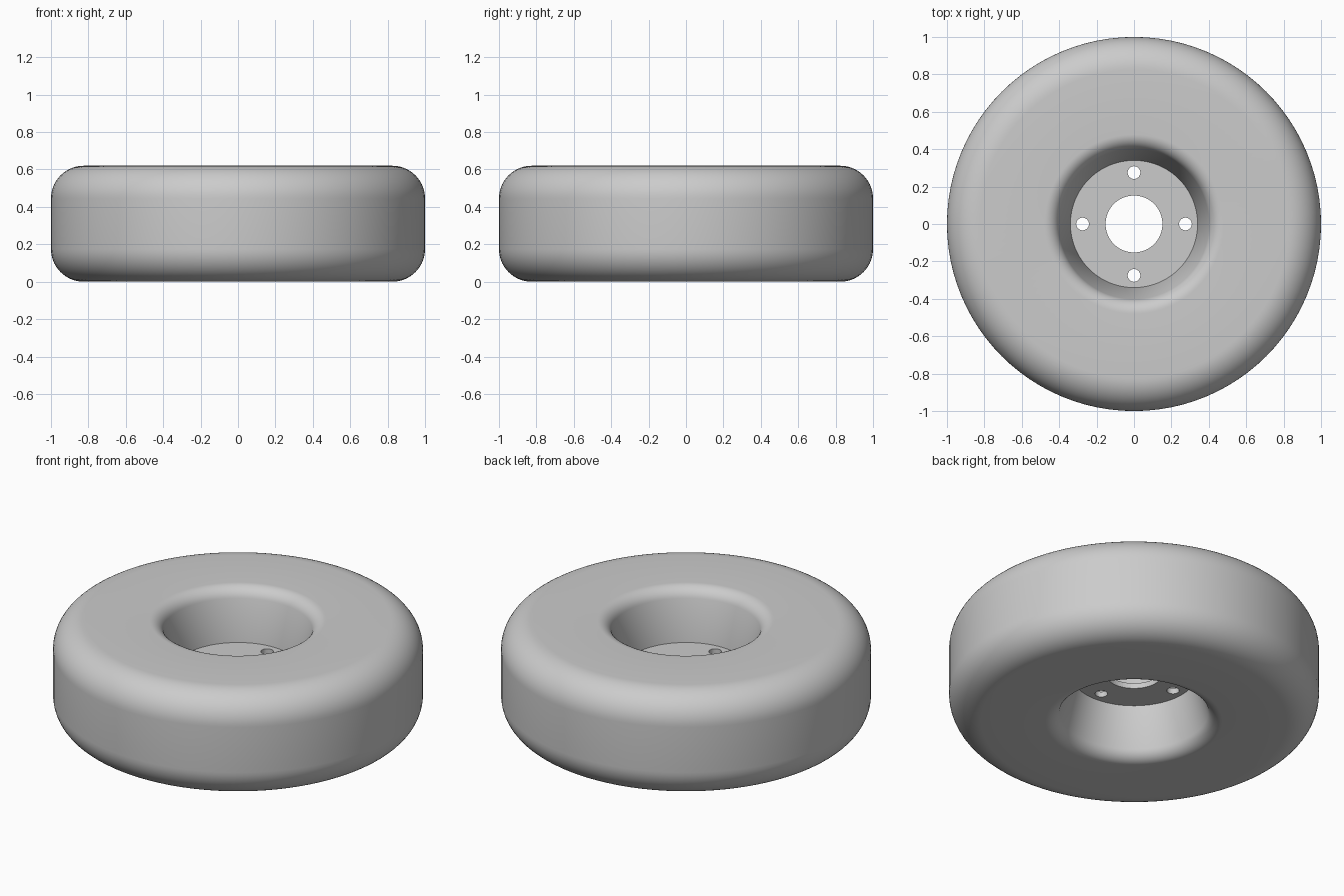
import bpy, bmesh, math
from mathutils import Matrix, Vector

HEIGHT, MID = 0.62, 0.31
PLATE_R, PLATE_T = 0.34, 0.032
SEGMENTS = 96

cube = bpy.data.objects.get("Cube")
if cube:
    bpy.data.objects.remove(cube, do_unlink=True)

grey = bpy.data.materials.new("plain grey")
grey.use_nodes = True
colour = (0.6, 0.6, 0.6, 1)
grey.diffuse_color = colour
grey.node_tree.nodes["Principled BSDF"].inputs["Base Color"].default_value = colour


def make_object(name, bm):
    mesh = bpy.data.meshes.new(name)
    bmesh.ops.recalc_face_normals(bm, faces=bm.faces)
    bm.to_mesh(mesh)
    bm.free()
    obj = bpy.data.objects.new(name, mesh)
    bpy.context.collection.objects.link(obj)
    mesh.materials.append(grey)
    return obj


def smooth(obj):
    bpy.ops.object.select_all(action="DESELECT")
    obj.select_set(True)
    bpy.context.view_layer.objects.active = obj
    bpy.ops.object.shade_smooth_by_angle(angle=math.radians(35))


def arc(cx, cz, radius, start, end, steps):
    angles = [math.radians(start + (end - start) * i / steps) for i in range(steps + 1)]
    return [(cx + radius * math.cos(a), cz + radius * math.sin(a)) for a in angles]


def cylinder(bm, radius, depth, x, y, segments):
    bmesh.ops.create_cone(bm, cap_ends=True, segments=segments, radius1=radius,
                          radius2=radius, depth=depth,
                          matrix=Matrix.Translation((x, y, MID)))


# Wheel body: the upper half of the section is mirrored, then spun into a ring
outer, inner = 0.175, 0.08
upper = [(PLATE_R, MID + PLATE_T / 2)]
upper += arc(0.479, HEIGHT - inner, inner, 165, 90, 10)
upper += arc(1 - outer, HEIGHT - outer, outer, 90, 0, 14)
section = upper + [(r, HEIGHT - z) for r, z in reversed(upper)]
bm = bmesh.new()
verts = [bm.verts.new((r, 0, z)) for r, z in section]
edges = [bm.edges.new((v, verts[i - 1])) for i, v in enumerate(verts)]
bmesh.ops.spin(bm, geom=verts + edges, cent=(0, 0, 0), axis=(0, 0, 1),
               angle=math.tau, steps=SEGMENTS, use_merge=True)
bmesh.ops.remove_doubles(bm, verts=bm.verts, dist=0.0001)
body = make_object("wheel_body", bm)
smooth(body)

# Thin mounting plate in the middle of the bore
bm = bmesh.new()
cylinder(bm, PLATE_R + 0.001, PLATE_T, 0, 0, SEGMENTS)
plate = make_object("mounting_plate", bm)

# Axle hole and four bolt holes
bm = bmesh.new()
cylinder(bm, 0.152, 0.2, 0, 0, 64)
for i in range(4):
    a = i * math.pi / 2
    cylinder(bm, 0.034, 0.2, 0.275 * math.cos(a), 0.275 * math.sin(a), 32)
cutter = make_object("hole_cutter", bm)
cutter.hide_render = True
cutter.hide_viewport = True

holes = plate.modifiers.new("holes", "BOOLEAN")
holes.operation = "DIFFERENCE"
holes.solver = "EXACT"
holes.object = cutter
smooth(plate)
